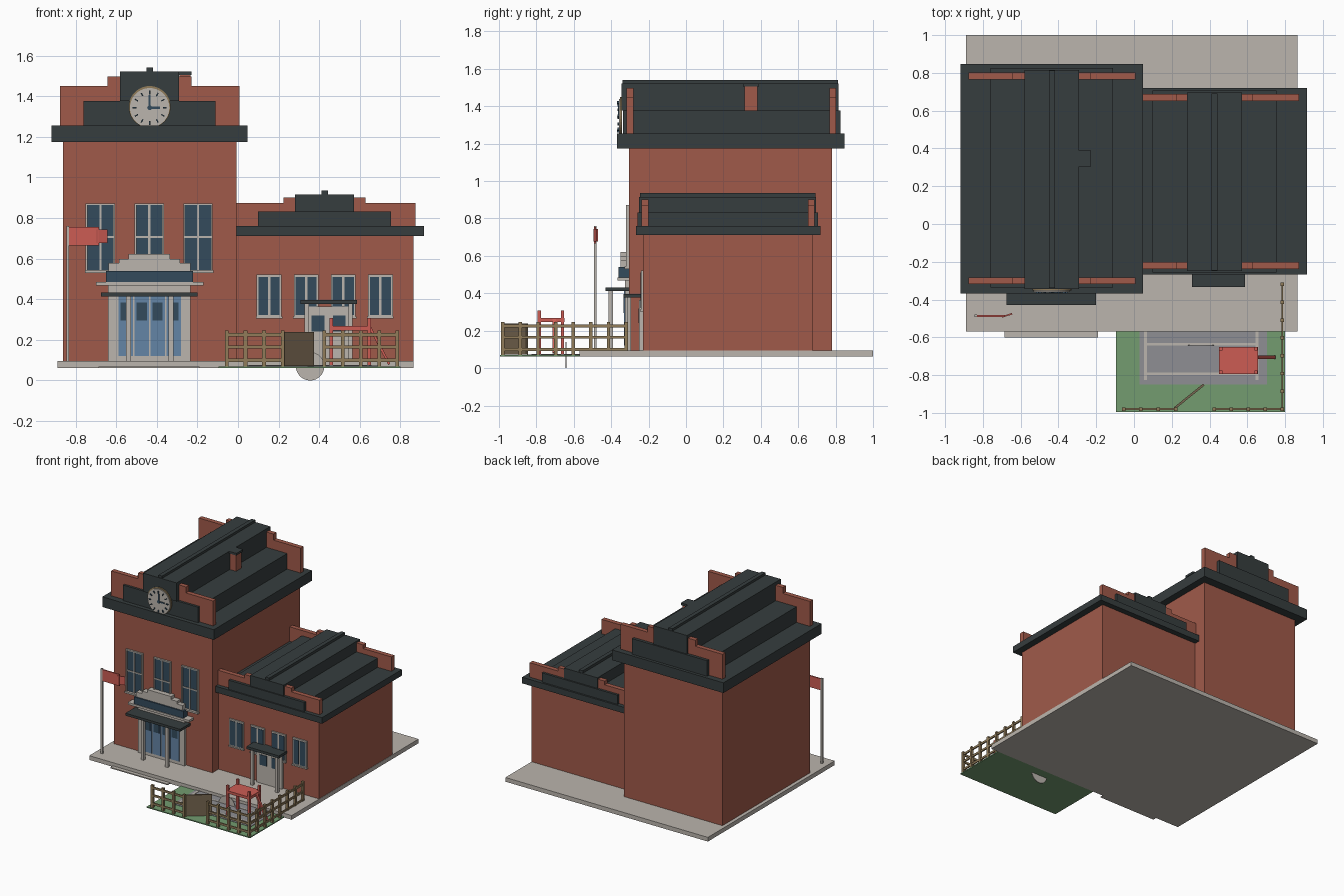
import bpy, bmesh, math
from mathutils import Matrix, Vector


def mat(name, hexa):
    m = bpy.data.materials.new(name)
    c = [int(hexa[i:i + 2], 16) / 255 for i in (0, 2, 4)]
    c = [v / 12.92 if v <= 0.04045 else ((v + 0.055) / 1.055) ** 2.4 for v in c]
    m.diffuse_color = (*c, 1)
    return m


BRICK = mat("brick red", "A05A4A")
ROOF = mat("roof charcoal", "363D3E")
STONE = mat("pale stone", "BBB5AD")
GRASS = mat("grass green", "739C70")
PAVE = mat("paving grey", "8F8F93")
NAVY = mat("dark window blue", "344B5C")
BLUE = mat("door blue", "6485A6")
RED = mat("play red", "CC5C54")
WOOD = mat("fence wood", "917C5A")
BROWN = mat("gate brown", "766650")


def finish(name, bm, m):
    me = bpy.data.meshes.new(name)
    bm.to_mesh(me)
    bm.free()
    me.materials.append(m)
    ob = bpy.data.objects.new(name, me)
    bpy.context.collection.objects.link(ob)
    return ob


def boxes(name, m, *bounds):
    """One object from boxes given as (x0, x1, y0, y1, z0, z1)."""
    bm = bmesh.new()
    for x0, x1, y0, y1, z0, z1 in bounds:
        bmesh.ops.create_cube(bm, size=1, matrix=Matrix.Translation(
            ((x0 + x1) / 2, (y0 + y1) / 2, (z0 + z1) / 2))
            @ Matrix.Diagonal((x1 - x0, y1 - y0, z1 - z0, 1)))
    return finish(name, bm, m)


def disc(name, m, x, y, z, r, depth, sides=32):
    """Upright disc facing the front."""
    bm = bmesh.new()
    bmesh.ops.create_cone(bm, cap_ends=True, segments=sides, radius1=r, radius2=r, depth=depth,
                          matrix=Matrix.Translation((x, y, z)) @ Matrix.Rotation(math.pi / 2, 4, 'X'))
    return finish(name, bm, m)


def beam(name, m, a, b, w, h):
    """Box of width w and height h running from a to b."""
    a, b = Vector(a), Vector(b)
    d = b - a
    bm = bmesh.new()
    bmesh.ops.create_cube(bm, size=1, matrix=Matrix.Translation((a + b) / 2)
                          @ d.to_track_quat('X', 'Z').to_matrix().to_4x4()
                          @ Matrix.Diagonal((d.length, w, h, 1)))
    return finish(name, bm, m)


def building(n, cx, wall, eave, mid, top, ridge, parapet):
    """Walls, stepped roof and stepped gable parapets, symmetric about cx."""
    def sym(hw, *r):
        return (cx - hw, cx + hw, *r)
    boxes(n + "_walls", BRICK, sym(*wall))
    boxes(n + "_eaves", ROOF, sym(*eave))
    boxes(n + "_roof_middle_tier", ROOF, sym(*mid))
    boxes(n + "_roof_top_tier", ROOF, sym(*top))
    boxes(n + "_roof_ridge", ROOF, sym(*ridge))
    hw, hw2, z0, z1, z2, ys = parapet
    boxes(n + "_parapets", BRICK,
          *[sym(hw, y, y + 0.036, z0, z1) for y in ys],
          *[sym(hw2, y, y + 0.036, z1, z2) for y in ys])


# Ground
boxes("base_slab", STONE, (-0.89, 0.865, -0.57, 1, 0.062, 0.095))
boxes("entrance_step", STONE, (-0.686, -0.19, -0.6, -0.56, 0.062, 0.07))
boxes("lawn", GRASS, (-0.095, 0.8, -0.995, -0.565, 0.062, 0.07))
boxes("play_court", PAVE, (0.03, 0.705, -0.85, -0.565, 0.069, 0.073))
boxes("court_lines", STONE, (0.052, 0.068, -0.825, -0.57, 0.072, 0.076),
      (0.642, 0.658, -0.825, -0.57, 0.072, 0.076),
      (0.06, 0.65, -0.643, -0.63, 0.072, 0.0755), (0.06, 0.65, -0.8, -0.787, 0.072, 0.0755))
disc("court_circle", STONE, 0.355, -0.642, 0.07, 0.07, 0.005)

# Buildings
CX, RX = -0.435, 0.426
building("main", CX, (0.427, -0.305, 0.78, 0.09, 1.18), (0.483, -0.368, 0.848, 1.175, 1.255),
         (0.325, -0.336, 0.825, 1.255, 1.377), (0.145, -0.345, 0.815, 1.377, 1.522),
         (0.016, -0.34, 0.812, 1.522, 1.54), (0.442, 0.207, 1.25, 1.45, 1.497, (-0.318, 0.766)))
building("wing", RX, (0.437, -0.23, 0.677, 0.09, 0.72), (0.49, -0.268, 0.72, 0.712, 0.76),
         (0.328, -0.258, 0.706, 0.76, 0.832), (0.145, -0.25, 0.695, 0.832, 0.915),
         (0.016, -0.245, 0.692, 0.915, 0.935), (0.447, 0.203, 0.755, 0.873, 0.902, (-0.237, 0.652)))
boxes("chimney", BRICK, (-0.287, -0.235, 0.312, 0.382, 1.37, 1.507))
boxes("chimney_cap", ROOF, (-0.29, -0.228, 0.305, 0.39, 1.505, 1.522))

# Clock
CZ = 1.343
disc("clock_rim", WOOD, CX, -0.347, CZ + 0.004, 0.103, 0.01, 40)
disc("clock_face", STONE, CX, -0.353, CZ, 0.097, 0.012, 40)
for i in range(12):
    a = i * math.pi / 6
    s, c = math.sin(a), math.cos(a)
    beam("clock_mark", NAVY, (CX + 0.066 * s, -0.36, CZ + 0.066 * c),
         (CX + 0.084 * s, -0.36, CZ + 0.084 * c), 0.014 if i % 3 else 0.018, 0.006)
boxes("clock_hands", NAVY, (CX - 0.005, CX + 0.005, -0.364, -0.358, CZ, CZ + 0.062),
      (CX, CX + 0.05, -0.364, -0.358, CZ - 0.005, CZ + 0.005))
disc("clock_hub", NAVY, CX, -0.362, CZ, 0.012, 0.008, 12)

# Tall windows of the main building
for x in (-0.678, CX - 0.002, -0.197):
    boxes("tall_window_glass", NAVY, (x - 0.064, x + 0.064, -0.312, -0.3, 0.545, 0.865))
    boxes("tall_window_frame", STONE,
          (x - 0.072, x - 0.063, -0.32, -0.3, 0.54, 0.872), (x + 0.063, x + 0.072, -0.32, -0.3, 0.54, 0.872),
          (x - 0.07, x + 0.07, -0.319, -0.3, 0.863, 0.871),
          (x - 0.005, x + 0.005, -0.318, -0.3, 0.545, 0.868),
          (x - 0.066, x + 0.066, -0.317, -0.3, 0.702, 0.711),
          (x - 0.076, x + 0.076, -0.328, -0.3, 0.53, 0.543))

# Paired windows of the wing
for i in range(4):
    x = 0.153 + 0.1827 * i
    boxes("wing_window_frame", STONE, (x - 0.061, x + 0.061, -0.24, -0.225, 0.308, 0.522),
          (x - 0.065, x + 0.065, -0.246, -0.225, 0.304, 0.314))
    boxes("wing_window_panes", NAVY, *[(x + s - 0.023, x + s + 0.023, -0.243, -0.235, 0.322, 0.51)
                                       for s in (-0.029, 0.029)])

# Main entrance
boxes("entrance_surround", STONE, (-0.64, -0.235, -0.325, -0.3, 0.09, 0.475))
for i in range(4):
    x = CX - 0.118 + 0.0787 * i
    boxes("entrance_door", BLUE, (x - 0.036, x + 0.036, -0.331, -0.32, 0.12, 0.415))
    boxes("entrance_door_window", NAVY, (x - 0.025, x + 0.025, -0.334, -0.328, 0.295, 0.385))
boxes("entrance_columns", STONE, *[(CX + s - 0.012, CX + s + 0.012, -0.415, -0.391, 0.09, 0.415)
                                   for s in (-0.105, 0.105)])
boxes("entrance_canopy", ROOF, (-0.675, -0.2, -0.43, -0.3, 0.413, 0.432))
boxes("entrance_cornice", STONE, (-0.7, -0.17, -0.365, -0.3, 0.468, 0.485))
boxes("entrance_band", NAVY, (-0.65, -0.222, -0.36, -0.3, 0.485, 0.54))
boxes("entrance_pediment", STONE, (-0.637, -0.235, -0.35, -0.3, 0.54, 0.578),
      (-0.587, -0.285, -0.35, -0.3, 0.578, 0.598), (-0.54, -0.335, -0.35, -0.3, 0.598, 0.622))

# Wing entrance
DX = 0.446
boxes("side_door", STONE, (DX - 0.11, DX + 0.11, -0.25, -0.225, 0.09, 0.365))
boxes("side_door_windows", NAVY, *[(DX + s - 0.031, DX + s + 0.031, -0.254, -0.246, 0.24, 0.32)
                                   for s in (-0.052, 0.052)])
boxes("side_canopy", ROOF, (0.307, 0.587, -0.333, -0.225, 0.377, 0.397))
boxes("side_columns", STONE, *[(DX + s - 0.011, DX + s + 0.011, -0.315, -0.293, 0.09, 0.38)
                               for s in (-0.108, 0.108)])

# Flag
boxes("flag_pole", STONE, (-0.845, -0.831, -0.493, -0.479, 0.09, 0.76))
boxes("flag", RED, (-0.831, -0.685, -0.492, -0.482, 0.665, 0.755))
beam("flag_tail", RED, (-0.7, -0.492, 0.71), (-0.645, -0.475, 0.71), 0.008, 0.066)


# Fence: posts and three rails between two points
def fence(name, a, b, n):
    a, b = Vector(a), Vector(b)
    pts = [a.lerp(b, i / n) for i in range(n + 1)]
    boxes(name + "_posts", WOOD, *[(p.x - 0.009, p.x + 0.009, p.y - 0.009, p.y + 0.009, 0.068, 0.247)
                                   for p in pts])
    for z in (0.1, 0.165, 0.225):
        beam(name + "_rail", WOOD, (*a, z), (*b, z), 0.01, 0.016)


fence("front_left_fence", (-0.055, -0.98), (0.22, -0.98), 3)
fence("front_right_fence", (0.425, -0.98), (0.785, -0.98), 4)
fence("side_fence", (0.785, -0.98), (0.785, -0.32), 7)
beam("open_gate", BROWN, (0.215, -0.975, 0.155), (0.37, -0.85, 0.155), 0.012, 0.165)

# Climbing frame with slide
boxes("play_frame_posts", RED, *[(x - 0.009, x + 0.009, y - 0.009, y + 0.009, 0.07, 0.307)
                                 for x in (0.46, 0.646) for y in (-0.785, -0.66)])
boxes("play_platform", RED, (0.45, 0.656, -0.794, -0.65, 0.247, 0.268))
beam("slide", RED, (0.65, -0.705, 0.262), (0.745, -0.705, 0.08), 0.02, 0.012)
